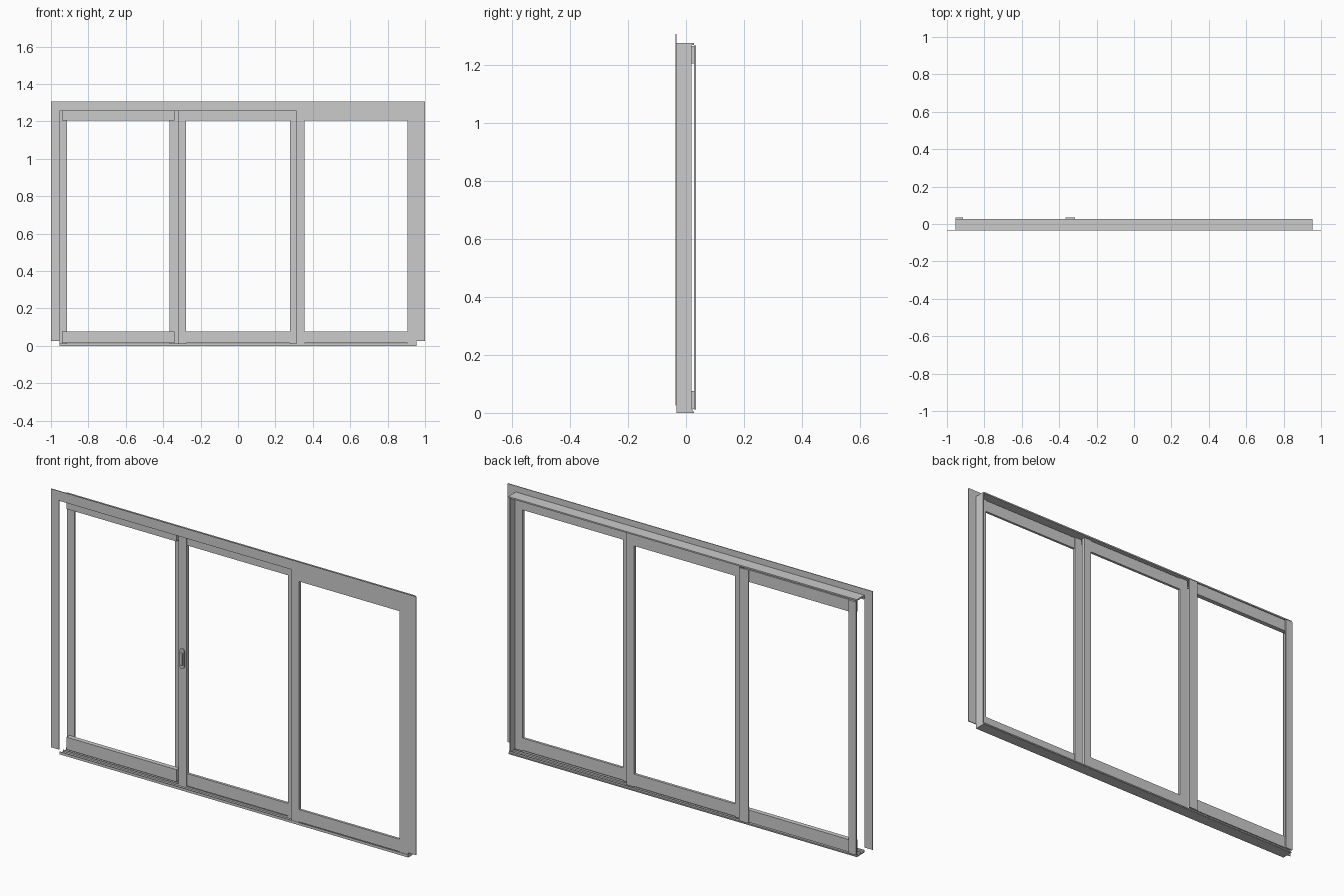
import bpy, bmesh, math

if "Cube" in bpy.data.objects:
    bpy.data.objects.remove(bpy.data.objects["Cube"])


def box(name, x0, x1, y0, y1, z0, z1):
    bm = bmesh.new()
    bmesh.ops.create_cube(bm, size=1)
    for v in bm.verts:
        v.co = ((x0 + x1) / 2 + v.co.x * (x1 - x0),
                (y0 + y1) / 2 + v.co.y * (y1 - y0),
                (z0 + z1) / 2 + v.co.z * (z1 - z0))
    return finish(name, bm)


def finish(name, bm):
    bmesh.ops.recalc_face_normals(bm, faces=bm.faces)
    me = bpy.data.meshes.new(name)
    bm.to_mesh(me)
    bm.free()
    ob = bpy.data.objects.new(name, me)
    bpy.context.collection.objects.link(ob)
    return ob


def prism(name, outline, axis, a, b):
    """Extrude a 2D outline: axis 'x' uses (y, z), axis 'y' uses (x, z)."""
    bm = bmesh.new()
    pts = [(a, p, q) if axis == 'x' else (p, a, q) for p, q in outline]
    f = bm.faces.new([bm.verts.new(p) for p in pts])
    ext = bmesh.ops.extrude_face_region(bm, geom=[f])
    d = (b - a, 0, 0) if axis == 'x' else (0, b - a, 0)
    bmesh.ops.translate(bm, vec=d,
                        verts=[g for g in ext['geom'] if isinstance(g, bmesh.types.BMVert)])
    return finish(name, bm)


def capsule(cx, cz, r, half, n=8):
    pts = []
    for i in range(2 * n + 2):
        k = i if i <= n else i - 1
        t = math.pi * k / n
        pts.append((cx + r * math.cos(t), cz + (half if i <= n else -half) + r * math.sin(t)))
    return pts


# Thin trim flange around the left, top and right
prism("trim_flange", [(-1, .025), (-1, 1.305), (1, 1.305), (1, .025),
                      (.955, .025), (.955, 1.262), (-.955, 1.262), (-.955, .025)],
      'y', -.036, -.032)

# Head channel, sill and right jamb
box("head_plate", -.955, .955, -.032, .027, 1.268, 1.275)
box("head_front_lip", -.955, .955, -.032, -.028, 1.255, 1.268)
box("sill_plate", -.955, .955, -.032, .027, 0, .005)
for i, y in enumerate((-.032, -.006, .019)):
    box(f"sill_track_{i}", -.955, .955, y, y + .003, .005, .013)
box("right_jamb", .948, .955, -.032, .019, .005, 1.268)

# Sashes: name, left stile, right stile, rail span, stile depth, rail depth
sashes = [
    ("left", (-.955, -.915), (-.365, -.315), (-.942, -.34), (.027, .034), (.004, .027)),
    ("middle", (-.322, -.277), (.277, .317), (-.277, .277), (-.006, .012), (-.003, .01)),
    ("right", (.314, .355), (.907, .948), (.355, .907), (-.03, -.014), (-.028, -.016)),
]
for name, ls, rs, span, sd, rd in sashes:
    box(f"{name}_sash_left_stile", *ls, *sd, .012, 1.266)
    box(f"{name}_sash_right_stile", *rs, *sd, .012, 1.266)
    box(f"{name}_sash_bottom_rail", *span, *rd, .014, .075)
    box(f"{name}_sash_top_rail", *span, *rd, 1.205, 1.264)

# Handle: rounded plate with a raised grip
prism("handle_plate", capsule(-.3, .64, .013, .037), 'y', -.006, -.011)
prism("handle_grip", capsule(-.3, .64, .007, .026), 'y', -.011, -.018)
